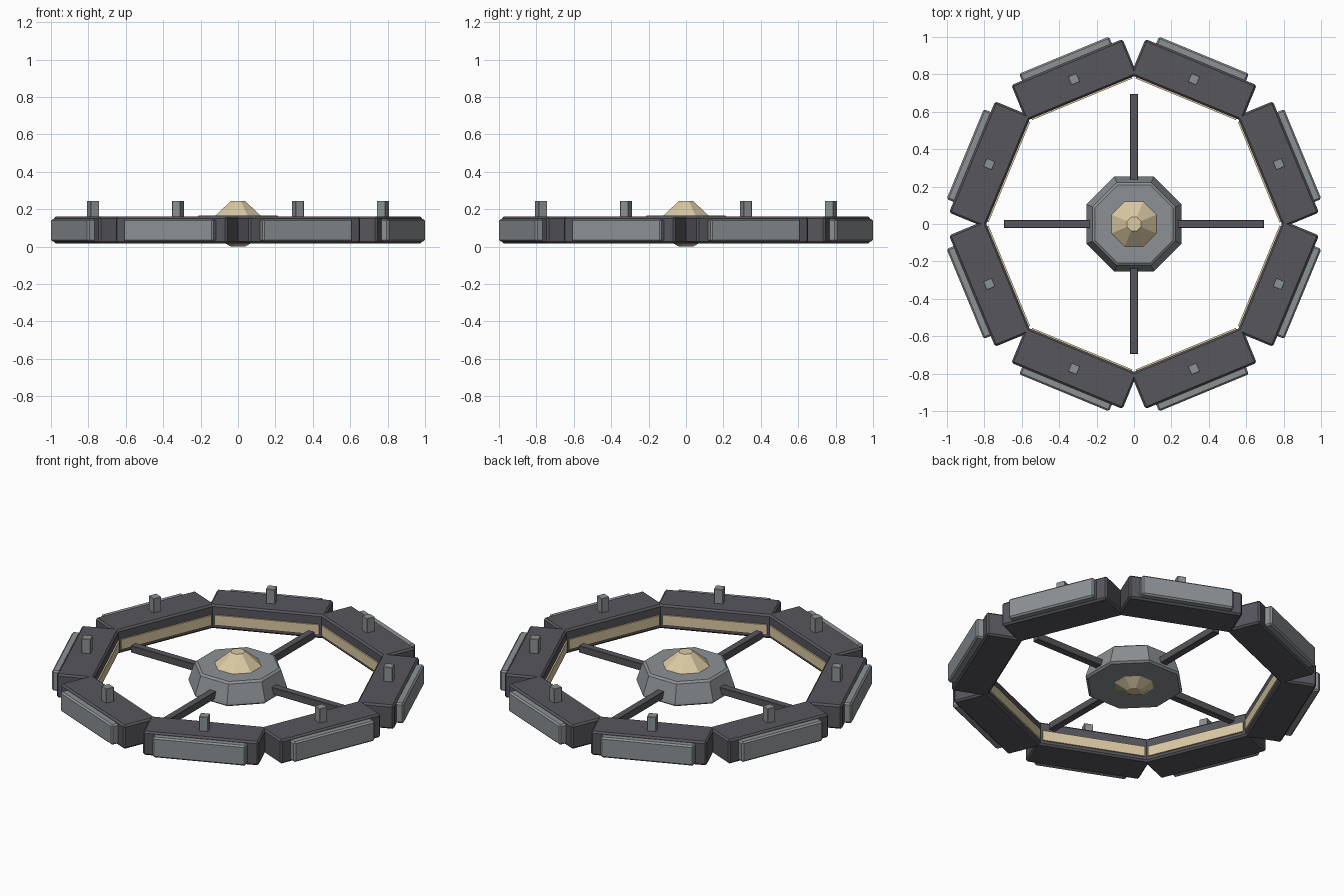
import bpy, bmesh, math
from mathutils import Matrix

if "Cube" in bpy.data.objects:
    bpy.data.objects.remove(bpy.data.objects["Cube"])


def material(name, rgb):
    m = bpy.data.materials.new(name)
    m.diffuse_color = (*rgb, 1)
    m.use_nodes = True
    m.node_tree.nodes["Principled BSDF"].inputs["Base Color"].default_value = m.diffuse_color
    return m


DARK = material("dark_metal", (0.095, 0.092, 0.108))
GREY = material("grey_metal", (0.265, 0.285, 0.30))
GOLD = material("pale_gold", (0.71, 0.59, 0.37))


def finish(name, bm, mat, bevel=0, angle=0):
    bmesh.ops.recalc_face_normals(bm, faces=bm.faces[:])
    if bevel:
        bmesh.ops.bevel(bm, geom=bm.edges[:], offset=bevel, segments=1,
                        affect='EDGES', clamp_overlap=True)
    bm.transform(Matrix.Rotation(angle, 4, 'Z'))
    me = bpy.data.meshes.new(name)
    bm.to_mesh(me)
    bm.free()
    me.materials.append(mat)
    ob = bpy.data.objects.new(name, me)
    bpy.context.collection.objects.link(ob)
    return ob


def radial_box(name, mat, angle, r, half, z, bevel=0):
    """Box from r[0] to r[1] outwards, +-half sideways, z[0] to z[1]."""
    bm = bmesh.new()
    bmesh.ops.create_cube(bm, size=1)
    for v in bm.verts:
        v.co.x = r[0] if v.co.x < 0 else r[1]
        v.co.y = -half if v.co.y < 0 else half
        v.co.z = z[0] if v.co.z < 0 else z[1]
    return finish(name, bm, mat, bevel, angle)


def octagon_stack(name, mat, profile):
    """Eight-sided solid through (radius, z) rings, flats facing the axes."""
    bm = bmesh.new()
    rings = []
    for r, z in profile:
        angles = [math.radians(22.5 + 45 * i) for i in range(8)]
        rings.append([bm.verts.new((r * math.cos(a), r * math.sin(a), z)) for a in angles])
    for lo, hi in zip(rings, rings[1:]):
        for i in range(8):
            j = (i + 1) % 8
            bm.faces.new((lo[i], lo[j], hi[j], hi[i]))
    bm.faces.new(rings[0][::-1])
    bm.faces.new(rings[-1])
    return finish(name, bm, mat)


# Ring: eight segments, each with outer panel, inner strip and top peg
for k in range(8):
    a = math.radians(22.5 + 45 * k)
    radial_box(f"ring_segment_{k}", DARK, a, (0.73, 0.937), 0.322, (0.017, 0.16), 0.01)
    radial_box(f"outer_panel_{k}", GREY, a, (0.92, 0.977), 0.26, (0.027, 0.148), 0.009)
    radial_box(f"inner_strip_{k}", GOLD, a, (0.722, 0.74), 0.29, (0.043, 0.103))
    radial_box(f"top_peg_{k}", GREY, a, (0.813, 0.863), 0.025, (0.14, 0.245), 0.002)

# Four spokes
for k in range(4):
    radial_box(f"spoke_{k}", DARK, math.radians(90 * k), (0.2, 0.695), 0.021,
               (0.06, 0.102), 0.002)

# Hub and faceted centre gem
octagon_stack("hub", GREY, [(0.262, 0.036), (0.275, 0.046), (0.272, 0.06),
                            (0.24, 0.157), (0.226, 0.167)])
octagon_stack("centre_gem", GOLD, [(0.04, 0.0), (0.112, 0.037), (0.132, 0.165), (0.04, 0.245)])
